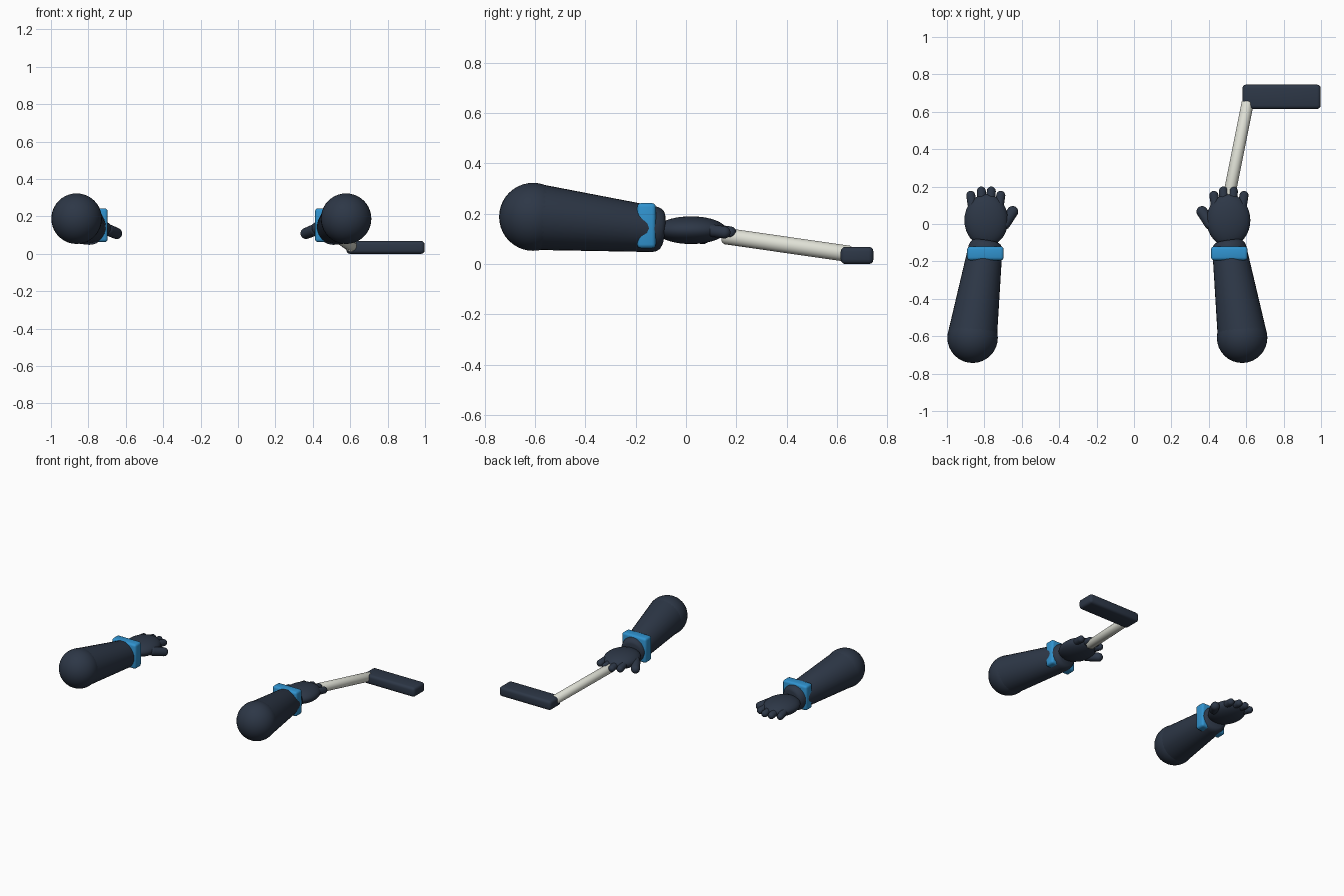
import bpy, bmesh, math
from mathutils import Vector, Matrix

if "Cube" in bpy.data.objects:
    bpy.data.objects.remove(bpy.data.objects["Cube"])


def material(name, rgb):
    m = bpy.data.materials.new(name)
    m.diffuse_color = (*rgb, 1)
    m.use_nodes = True
    m.node_tree.nodes["Principled BSDF"].inputs["Base Color"].default_value = m.diffuse_color
    return m


DARK = material("dark slate", (0.026, 0.038, 0.062))
BLUE = material("bright blue", (0.03, 0.29, 0.62))
PALE = material("pale grey", (0.74, 0.75, 0.67))


def finish(bm, name, mat, angle=40):
    bmesh.ops.recalc_face_normals(bm, faces=bm.faces)
    me = bpy.data.meshes.new(name)
    bm.to_mesh(me)
    bm.free()
    me.materials.append(mat)
    ob = bpy.data.objects.new(name, me)
    bpy.context.collection.objects.link(ob)
    bpy.ops.object.select_all(action='DESELECT')
    ob.select_set(True)
    bpy.context.view_layer.objects.active = ob
    bpy.ops.object.shade_smooth_by_angle(angle=math.radians(angle))
    return ob


def ellipsoid(name, centre, radii, mat):
    bm = bmesh.new()
    bmesh.ops.create_uvsphere(bm, u_segments=32, v_segments=20, radius=1)
    bm.transform(Matrix.Translation(centre) @ Matrix.Diagonal((*radii, 1)))
    return finish(bm, name, mat)


def lathe(name, start, end, profile, mat, steps=32):
    """Spin (distance, radius) points about the line from start to end."""
    a, b = Vector(start), Vector(end)
    bm = bmesh.new()
    vs = [bm.verts.new((r, 0, d)) for d, r in profile]
    edges = [bm.edges.new(p) for p in zip(vs, vs[1:])]
    bmesh.ops.spin(bm, geom=vs + edges, cent=(0, 0, 0), axis=(0, 0, 1),
                   angle=2 * math.pi, steps=steps)
    bmesh.ops.remove_doubles(bm, verts=bm.verts, dist=1e-5)
    rot = (b - a).to_track_quat('Z', 'Y').to_matrix().to_4x4()
    bm.transform(Matrix.Translation(a) @ rot)
    return finish(bm, name, mat)


def capsule(name, start, end, r0, r1, mat):
    """Rounded stick whose end centres lie on start and end."""
    n = (Vector(end) - Vector(start)).length
    arc = [math.pi / 2 * i / 6 for i in range(7)]
    prof = [(-r0 * math.cos(t), r0 * math.sin(t)) for t in arc]
    prof += [(n + r1 * math.sin(t), r1 * math.cos(t)) for t in arc]
    return lathe(name, start, end, prof, mat, 20)


def rounded_box(name, lo, hi, bevel, mat):
    lo, hi = Vector(lo), Vector(hi)
    bm = bmesh.new()
    bmesh.ops.create_cube(bm, size=1)
    bm.transform(Matrix.Translation((lo + hi) / 2) @ Matrix.Diagonal((*(hi - lo), 1)))
    bmesh.ops.bevel(bm, geom=bm.edges[:], offset=bevel, segments=3,
                    profile=0.5, affect='EDGES')
    return finish(bm, name, mat)


# Two mirrored arms
for side, flip in (("right", False), ("left", True)):
    def P(x, y, z):
        return (-0.285 - x if flip else x, y, z)

    # elbow ball and tapered forearm with a rounded wrist end
    ellipsoid(side + "_elbow", P(0.578, -0.608, 0.188), (0.135,) * 3, DARK)
    a, b = P(0.579, -0.6, 0.188), P(0.504, -0.092, 0.135)
    n = (Vector(b) - Vector(a)).length
    lathe(side + "_forearm", a, b,
          [(0, 0), (0, 0.132), (n - 0.035, 0.091), (n - 0.018, 0.086),
           (n - 0.006, 0.077), (n, 0.064), (n, 0)], DARK)

    # wrist cuff
    x0, x1 = sorted((P(0.412, 0, 0)[0], P(0.607, 0, 0)[0]))
    rounded_box(side + "_cuff", (x0, -0.194, 0.063), (x1, -0.12, 0.243), 0.016, BLUE)

    # palm, fingers and thumb
    ellipsoid(side + "_palm", P(0.505, 0.02, 0.135), (0.117, 0.14, 0.055), DARK)
    for i, (x, tip) in enumerate(((0.427, 0.153), (0.478, 0.176),
                                  (0.531, 0.176), (0.588, 0.153))):
        base_x = 0.505 + (x - 0.505) * 0.85
        capsule(f"{side}_finger_{i + 1}", P(base_x, 0.08, 0.137),
                P(x, tip, 0.126), 0.025, 0.024, DARK)
    capsule(side + "_thumb", P(0.408, 0.0, 0.127), P(0.364, 0.066, 0.109),
            0.031, 0.03, DARK)

# Angled rod held in the right hand
a, b = (0.507, 0.145, 0.113), (0.61, 0.66, 0.039)
n = (Vector(b) - Vector(a)).length
lathe("rod", a, b, [(0, 0), (0, 0.02), (0.004, 0.028), (0.013, 0.0325),
                    (n - 0.013, 0.0325), (n - 0.004, 0.028), (n, 0.02), (n, 0)], PALE)

# Crosswise grip at the end of the rod
rounded_box("grip", (0.58, 0.615, 0.0), (0.998, 0.745, 0.069), 0.019, DARK)
